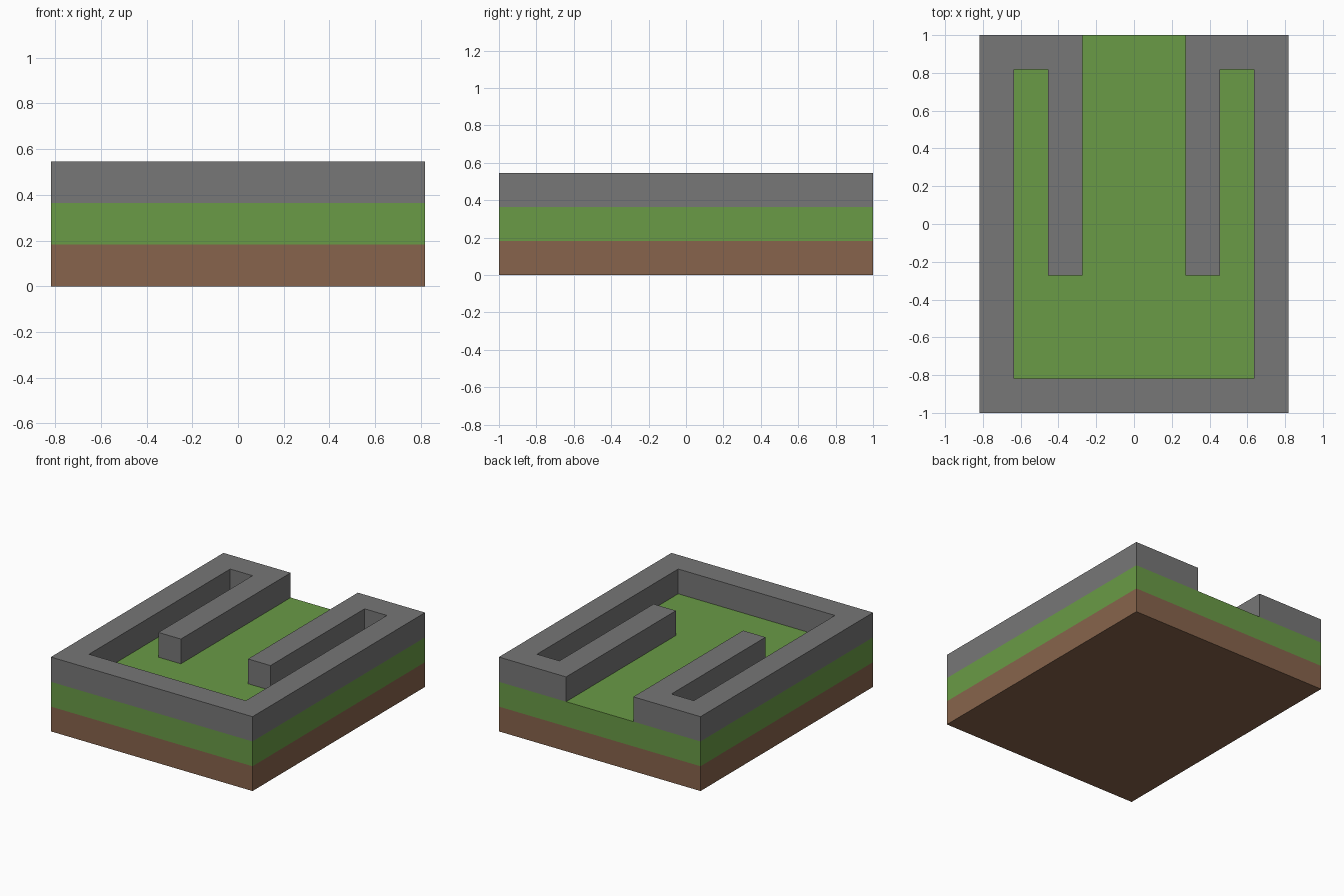
import bpy
import bmesh

cube = bpy.data.objects.get("Cube")
if cube:
    bpy.data.objects.remove(cube, do_unlink=True)

U = 2 / 11  # one grid block: the model is 9 x 11 x 3 blocks


def material(name, rgb):
    mat = bpy.data.materials.new(name)
    mat.use_nodes = True
    color = (*rgb, 1)
    mat.diffuse_color = color
    bsdf = next(n for n in mat.node_tree.nodes if n.type == 'BSDF_PRINCIPLED')
    bsdf.inputs["Base Color"].default_value = color
    return mat


def slab(name, outline, level, mat):
    """Extrude a flat outline (in blocks) one block up from the given level."""
    bm = bmesh.new()
    base = bm.faces.new([bm.verts.new((x * U, y * U, level * U)) for x, y in outline])
    top = bmesh.ops.extrude_face_region(bm, geom=[base], use_keep_orig=True)["geom"]
    verts = [g for g in top if isinstance(g, bmesh.types.BMVert)]
    bmesh.ops.translate(bm, verts=verts, vec=(0, 0, U))
    bmesh.ops.recalc_face_normals(bm, faces=bm.faces)
    mesh = bpy.data.meshes.new(name)
    bm.to_mesh(mesh)
    bm.free()
    mesh.materials.append(mat)
    obj = bpy.data.objects.new(name, mesh)
    bpy.context.collection.objects.link(obj)
    return obj


def mirrored(half):
    """Close a half outline by reflecting it across x = 0."""
    return half + [(-x, y) for x, y in reversed(half)]


soil = material("soil brown", (0.242, 0.127, 0.072))
grass = material("grass green", (0.144, 0.328, 0.061))
stone = material("stone grey", (0.184, 0.184, 0.184))

# Ground layers
ground = mirrored([(4.5, -5.5), (4.5, 5.5)])
slab("soil_layer", ground, 0, soil)
slab("grass_layer", ground, 1, grass)

# Perimeter wall, turning inward at the back into two long prongs
wall = mirrored([(4.5, -5.5), (4.5, 5.5), (1.5, 5.5), (1.5, -1.5),
                 (2.5, -1.5), (2.5, 4.5), (3.5, 4.5), (3.5, -4.5)])
slab("stone_wall", wall, 2, stone)
